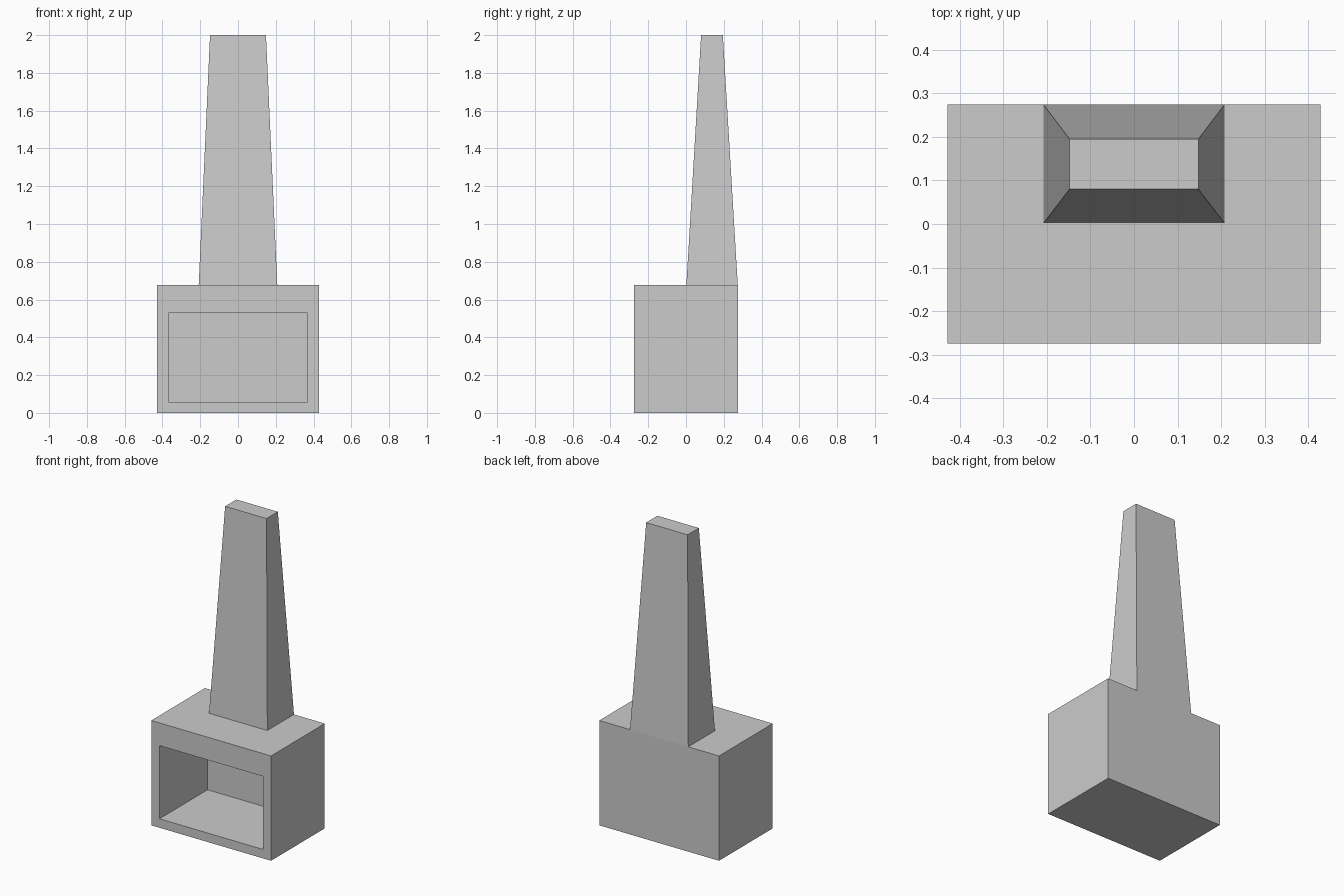
import bpy, bmesh
from mathutils import Vector

if "Cube" in bpy.data.objects:
    bpy.data.objects.remove(bpy.data.objects["Cube"])

W, D, H = 0.428, 0.274, 0.677          # firebox half width, half depth, height


def inset_to(bm, face, lo, hi):
    """Inset a four-sided face and fit its new corners to the box lo..hi."""
    bmesh.ops.inset_individual(bm, faces=[face], thickness=0.01)
    c = face.calc_center_median()
    for v in face.verts:
        v.co = [lo[i] if v.co[i] < c[i] else hi[i] for i in range(3)]
    bm.normal_update()


def cut(bm, face, co, no):
    """Split one face with a plane."""
    geom = [face] + list(face.edges) + list(face.verts)
    bmesh.ops.bisect_plane(bm, geom=geom, plane_co=co, plane_no=no)
    bm.normal_update()


def top_face(bm):
    """Top face portion nearest the back and the centre line."""
    tops = [f for f in bm.faces if f.normal.z > 0.9
            and abs(f.calc_center_median().z - H) < 1e-4]
    def score(f):
        c = f.calc_center_median()
        return c.y - abs(c.x)
    return max(tops, key=score)


bm = bmesh.new()

# firebox block
bmesh.ops.create_cube(bm, size=2)
for v in bm.verts:
    v.co = Vector((v.co.x * W, v.co.y * D, (v.co.z + 1) * H / 2))
bm.normal_update()

# hearth opening: rim, then recess
front = min(bm.faces, key=lambda f: f.calc_center_median().y)
for y in (-D, 0.216):
    inset_to(bm, front, (-0.369, y, 0.058), (0.369, y, 0.53))

# tapered chimney rising from the back of the top
cut(bm, top_face(bm), (0, 0.002, 0), (0, 1, 0))
for x in (-0.208, 0.208):
    cut(bm, top_face(bm), (x, 0, 0), (1, 0, 0))
inset_to(bm, top_face(bm), (-0.148, 0.08, 2.0), (0.148, 0.195, 2.0))

bmesh.ops.recalc_face_normals(bm, faces=bm.faces[:])
mesh = bpy.data.meshes.new("fireplace")
bm.to_mesh(mesh)
bm.free()
bpy.context.collection.objects.link(bpy.data.objects.new("fireplace", mesh))
